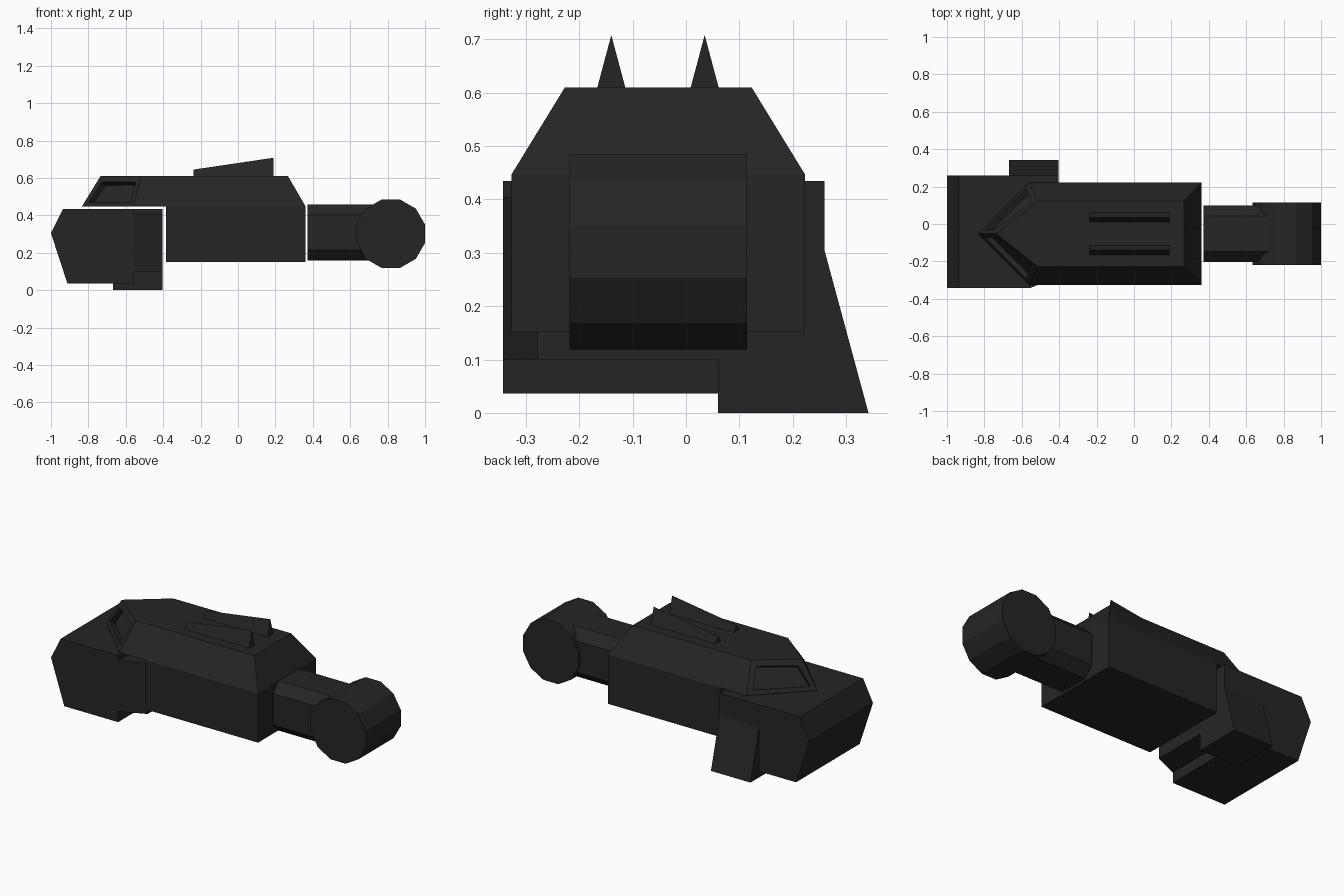
import bpy, bmesh, math
from mathutils import Vector

if "Cube" in bpy.data.objects:
    bpy.data.objects.remove(bpy.data.objects["Cube"])

mat = bpy.data.materials.new("charcoal black")
mat.diffuse_color = (0.0185, 0.0185, 0.0185, 1)
mat.use_nodes = True
mat.node_tree.nodes["Principled BSDF"].inputs["Base Color"].default_value = mat.diffuse_color

MID_Y = -0.052


def loft(name, ring_a, ring_b):
    """Closed flat-faced solid between two matching rings of 3D points."""
    bm = bmesh.new()
    a = [bm.verts.new(p) for p in ring_a]
    b = [bm.verts.new(p) for p in ring_b]
    n = len(a)
    bm.faces.new(a)
    bm.faces.new(b)
    for i in range(n):
        j = (i + 1) % n
        bm.faces.new((a[i], a[j], b[j], b[i]))
    bmesh.ops.recalc_face_normals(bm, faces=bm.faces)
    me = bpy.data.meshes.new(name)
    bm.to_mesh(me)
    bm.free()
    me.materials.append(mat)
    ob = bpy.data.objects.new(name, me)
    bpy.context.collection.objects.link(ob)
    return ob


def along_x(pts, x):
    return [(x, p, q) for p, q in pts]


def along_y(pts, y):
    return [(p, y, q) for p, q in pts]


def rect(a0, a1, b0, b1):
    return [(a0, b0), (a1, b0), (a1, b1), (a0, b1)]


def outline(nose, shoulder, tail, half, z):
    """Pointed-nose plan outline."""
    return [(nose, MID_Y, z), (shoulder, MID_Y - half, z), (tail, MID_Y - half, z),
            (tail, MID_Y + half, z), (shoulder, MID_Y + half, z)]


# upper hull with pointed, sloping nose
hull = loft("upper_hull", outline(-0.835, -0.56, 0.362, 0.275, 0.447),
            outline(-0.735, -0.516, 0.267, 0.175, 0.61))

# recessed windows in the two nose faces
bm = bmesh.new()
bm.from_mesh(hull.data)
nose = [f for f in bm.faces if f.normal.x < -0.3]
bmesh.ops.inset_individual(bm, faces=nose, thickness=0.045, depth=0)
bmesh.ops.inset_individual(bm, faces=nose, thickness=0.004, depth=-0.03)
bm.to_mesh(hull.data)
bm.free()

# lower hull box
side = rect(MID_Y - 0.275, MID_Y + 0.275, 0.152, 0.447)
loft("lower_hull", along_x(side, -0.385), along_x(side, 0.362))

# front block with angled face
block = [(-1, 0.305), (-0.935, 0.435), (-0.555, 0.435), (-0.555, 0.036), (-0.912, 0.036)]
loft("front_block", along_y(block, -0.343), along_y(block, 0.26))

# tapered rear of the front block
loft("block_taper", along_x(rect(-0.343, 0.2, 0.1, 0.405), -0.556),
     along_x(rect(-0.278, 0.2, 0.1, 0.405), -0.405))

# side foot flaring outwards to the ground
foot = [(0.06, 0), (0.342, 0), (0.26, 0.303), (0.26, 0.435), (0.06, 0.435)]
loft("side_foot", along_x(foot, -0.667), along_x(foot, -0.405))

# chamfered neck
h, c = 0.15, 0.056
neck = [(MID_Y + sy * u, 0.308 + sz * v) for sy, sz, u, v in (
    (-1, -1, h, h - c), (-1, -1, h - c, h), (1, -1, h - c, h), (1, -1, h, h - c),
    (1, 1, h, h - c), (1, 1, h - c, h), (-1, 1, h - c, h), (-1, 1, h, h - c))]
loft("neck", along_x(neck, 0.372), along_x(neck, 0.76))

# twelve-sided drum lying across the tail
r = 0.183 / math.cos(math.pi / 12)
drum = [(0.817 + r * math.cos((i + 0.5) * math.pi / 6),
         0.302 + r * math.sin((i + 0.5) * math.pi / 6)) for i in range(12)]
loft("tail_drum", along_y(drum, -0.218), along_y(drum, 0.114))

# pair of wedge ridges on the roof
for label, y in (("front", -0.14), ("back", 0.035)):
    rings = [[(x, y - 0.027, 0.607), (x, y + 0.027, 0.607), (x, y, z)]
             for x, z in ((-0.237, 0.645), (0.19, 0.708))]
    loft(label + "_roof_ridge", *rings)
